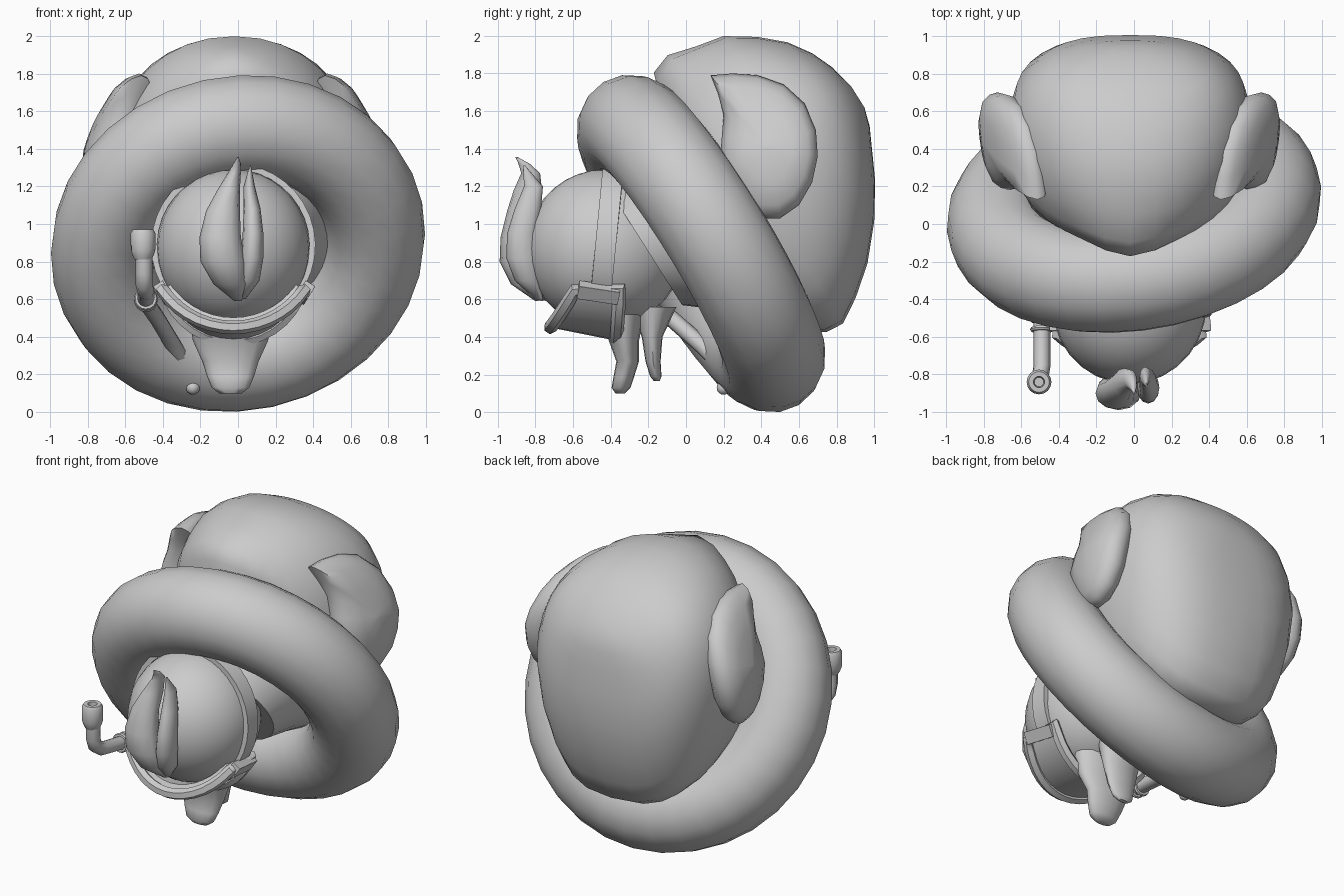
import bpy, bmesh
from math import sin, cos, pi, radians, exp
from mathutils import Vector, Matrix

if "Cube" in bpy.data.objects:
    bpy.data.objects.remove(bpy.data.objects["Cube"])


def finish(ob, angle=50):
    bpy.ops.object.select_all(action='DESELECT')
    ob.select_set(True)
    bpy.context.view_layer.objects.active = ob
    bpy.ops.object.shade_smooth_by_angle(angle=radians(angle))
    return ob


def loft(name, rings, closed=False, angle=50):
    """Skin a list of equal-length point loops; ends capped unless closed."""
    bm = bmesh.new()
    vs = [[bm.verts.new(p) for p in r] for r in rings]
    n, m = len(vs[0]), len(vs)
    for i in range(m if closed else m - 1):
        a, b = vs[i], vs[(i + 1) % m]
        for j in range(n):
            k = (j + 1) % n
            bm.faces.new((a[j], a[k], b[k], b[j]))
    if not closed:
        bm.faces.new(vs[0])
        bm.faces.new(vs[-1])
    bmesh.ops.recalc_face_normals(bm, faces=bm.faces)
    me = bpy.data.meshes.new(name)
    bm.to_mesh(me)
    bm.free()
    ob = bpy.data.objects.new(name, me)
    bpy.context.collection.objects.link(ob)
    return finish(ob, angle)


def oval(c, rx, ry, n=16):
    return [(c[0] + rx * cos(2 * pi * i / n), c[1] + ry * sin(2 * pi * i / n), c[2]) for i in range(n)]


def tube(name, pts, r, closed=False, res=2):
    cu = bpy.data.curves.new(name, 'CURVE')
    cu.dimensions = '3D'
    cu.bevel_depth = r
    cu.bevel_resolution = res
    cu.use_fill_caps = True
    sp = cu.splines.new('POLY')
    sp.points.add(len(pts) - 1)
    for p, q in zip(sp.points, pts):
        p.co = (*q, 1)
    sp.use_cyclic_u = closed
    ob = bpy.data.objects.new(name, cu)
    bpy.context.collection.objects.link(ob)
    bpy.ops.object.select_all(action='DESELECT')
    ob.select_set(True)
    bpy.context.view_layer.objects.active = ob
    bpy.ops.object.convert(target='MESH')
    return finish(bpy.context.object)


# Swim ring, tilted and slightly yawed
u = Vector((0.99, 0.12, 0.05)).normalized()
v = Vector((0, -0.52, 0.854))
v = (v - u * v.dot(u)).normalized()
bpy.ops.mesh.primitive_torus_add(major_radius=0.727, minor_radius=0.276, major_segments=32, minor_segments=16)
ring = bpy.context.object
ring.name = "swim_ring"
ring.data.transform(Matrix.Translation((0, 0.08, 0.896)) @ Matrix((u, v, u.cross(v))).transposed().to_4x4())
finish(ring, 60)

# Body and neck: sections along the tilted ring axis (s, half width, low, high)
secs = [(-.72, .42, -.22, .52), (-.55, .47, -.36, .52), (-.42, .53, -.48, .52), (-.25, .58, -.68, .68),
        (-.15, .61, -.75, .84), (-.05, .63, -.76, .9), (.08, .645, -.68, .9), (.23, .64, -.56, .87),
        (.38, .61, -.39, .77), (.5, .53, -.21, .66), (.58, .43, -.05, .54), (.63, .29, .05, .42), (.66, .1, .15, .28)]
rings = []
for s, rx, lo, hi in secs:
    r = []
    for i in range(32):
        a = 2 * pi * i / 32
        w = (lo + hi) / 2 + (hi - lo) / 2 * sin(a)
        # fuller underside
        e = .75 if sin(a) < 0 and s > -.3 else .95
        x = rx * abs(cos(a)) ** e * (1 if cos(a) > 0 else -1)
        # tail point pulled out at the top
        k = exp(-((a - pi / 2) / .3) ** 2) * exp(-((s + .12) / .1) ** 2)
        t, w = s - .04 * k, w + .07 * k
        r.append((-.02 + x, .47 + .845 * t - .535 * w, 1.14 + .535 * t + .845 * w))
    rings.append(r)
loft("body", rings)

# Head
bpy.ops.mesh.primitive_uv_sphere_add(segments=28, ring_count=18, radius=1, location=(-.025, -.43, .87))
head = bpy.context.object
head.name = "head"
head.scale = (.41, .42, .42)
finish(head)

# Wings: teardrop outline in the side plane, inflated
outline = [(.13, 1.79), (.25, 1.8), (.38, 1.79), (.52, 1.74), (.63, 1.64), (.69, 1.5), (.7, 1.36), (.67, 1.22),
           (.6, 1.1), (.5, 1.03), (.4, 1.03), (.3, 1.09), (.22, 1.2), (.18, 1.33), (.19, 1.46), (.2, 1.58), (.17, 1.69)]
for side, name in ((1, "wing_right"), (-1, "wing_left")):
    rings = []
    for f, d in ((.05, -.125), (.5, -.115), (.82, -.085), (.95, -.045), (1, 0),
                 (.95, .045), (.82, .085), (.5, .115), (.05, .125)):
        r = []
        for y, z in outline:
            y, z = .43 + (y - .43) * f, 1.42 + (z - 1.42) * f
            x = .66 + .13 * (y - .4) - (.35 if z > 1.4 else .08) * (z - 1.4)
            r.append((-.025 + side * (x + d), y, z))
        rings.append(r)
    loft(name, rings, angle=70)

# Crest leaves (x, y, z, half width, half depth)
leaves = {
    "crest_large": [(0, -.78, .59, .02, .02), (-.04, -.85, .68, .09, .08), (-.08, -.89, .8, .12, .1),
                    (-.095, -.9, .93, .11, .085), (-.08, -.88, 1.07, .09, .07), (-.05, -.84, 1.18, .06, .075),
                    (-.02, -.825, 1.27, .035, .05), (-.005, -.86, 1.32, .02, .03), (0, -.9, 1.355, .004, .006)],
    "crest_small": [(.02, -.78, .6, .02, .02), (.06, -.84, .7, .055, .07), (.075, -.87, .82, .06, .085),
                    (.08, -.87, .95, .055, .08), (.075, -.84, 1.08, .045, .07), (.06, -.81, 1.2, .03, .05),
                    (.065, -.86, 1.31, .004, .006)]}
for name, pts in leaves.items():
    loft(name, [oval((x, y, z), a, b, 12) for x, y, z, a, b in pts])

# Beak halves, pointing down (z, y, half width, half depth)
beak = {
    "beak_upper": [(.52, -.34, .22, .12), (.38, -.33, .2, .08), (.27, -.31, .15, .06), (.19, -.33, .125, .055),
                   (.13, -.345, .1, .05), (.1, -.35, .06, .025)],
    "beak_lower": [(.56, -.17, .16, .12), (.4, -.18, .13, .055), (.27, -.175, .1, .04), (.19, -.16, .075, .03),
                   (.165, -.155, .04, .015)]}
for name, pts in beak.items():
    loft(name, [oval((-.04, y, z), a, b) for z, y, a, b in pts])


def around(deg, r, y):
    a = radians(deg)
    return Vector((-.025 + r * cos(a), y, .885 + r * sin(a)))


# Mask strap over the head
rings = []
for i in range(27):
    d = -38 + 256 * i / 26
    y = -.385 - (1 - sin(radians(d))) * .042
    rings.append([around(d, r, y + o) for r, o in ((.405, -.055), (.437, -.055), (.437, .055), (.405, .055))])
loft("mask_strap", rings, angle=35)

# Mask frame: front and back rims wrapping the face, with glass between
N = 15
front, back = [], []
for i in range(N):
    d = -148 + 116 * i / (N - 1)
    k = sin(pi * i / (N - 1))
    front.append(around(d, .445 - .01 * k, -.59 - .13 * k))
    back.append(around(d, .43 + .075 * k, -.35 - .02 * k))
tube("mask_frame", front + back[::-1], .036, closed=True, res=1)
c = Vector((-.025, -.45, .89))
loft("mask_glass", [[f, b, b + (c - b) * .12, f + (c - f) * .12] for f, b in zip(front, back)])

# Strap buckles
for side, name in ((1, "buckle_right"), (-1, "buckle_left")):
    bpy.ops.mesh.primitive_cube_add(size=1, location=(-.02 + side * .375, -.465, .635),
                                    rotation=(radians(-10), side * radians(32), 0))
    bk = bpy.context.object
    bk.name = name
    bk.scale = (.06, .22, .08)
    m = bk.modifiers.new("bevel", 'BEVEL')
    m.width = .01

# Snorkel tube, cup, clip rings and mouthpiece knob
path = [(-.5, -.84, .85), (-.5, -.84, .74), (-.5, -.82, .68), (-.49, -.76, .64), (-.49, -.55, .6),
        (-.475, -.3, .565), (-.43, -.08, .5), (-.34, .09, .35), (-.25, .24, .2)]
tube("snorkel", path, .045)
loft("snorkel_cup", [oval((-.505, -.84, z), r, r) for z, r in
                     ((.81, .045), (.83, .055), (.86, .065), (.95, .066), (.97, .055), (.97, .03), (.91, .025))])
for i, y in enumerate((-.56, -.51)):
    bpy.ops.mesh.primitive_torus_add(major_radius=.05, minor_radius=.013, major_segments=16, minor_segments=6,
                                     location=(-.49, y, .6 - (y + .55) * .16), rotation=(radians(80), 0, 0))
    bpy.context.object.name = f"snorkel_clip_{i + 1}"
    finish(bpy.context.object)
bpy.ops.mesh.primitive_uv_sphere_add(segments=12, ring_count=8, radius=.037, location=(-.24, .2, .13))
bpy.context.object.name = "mouthpiece"
finish(bpy.context.object)
